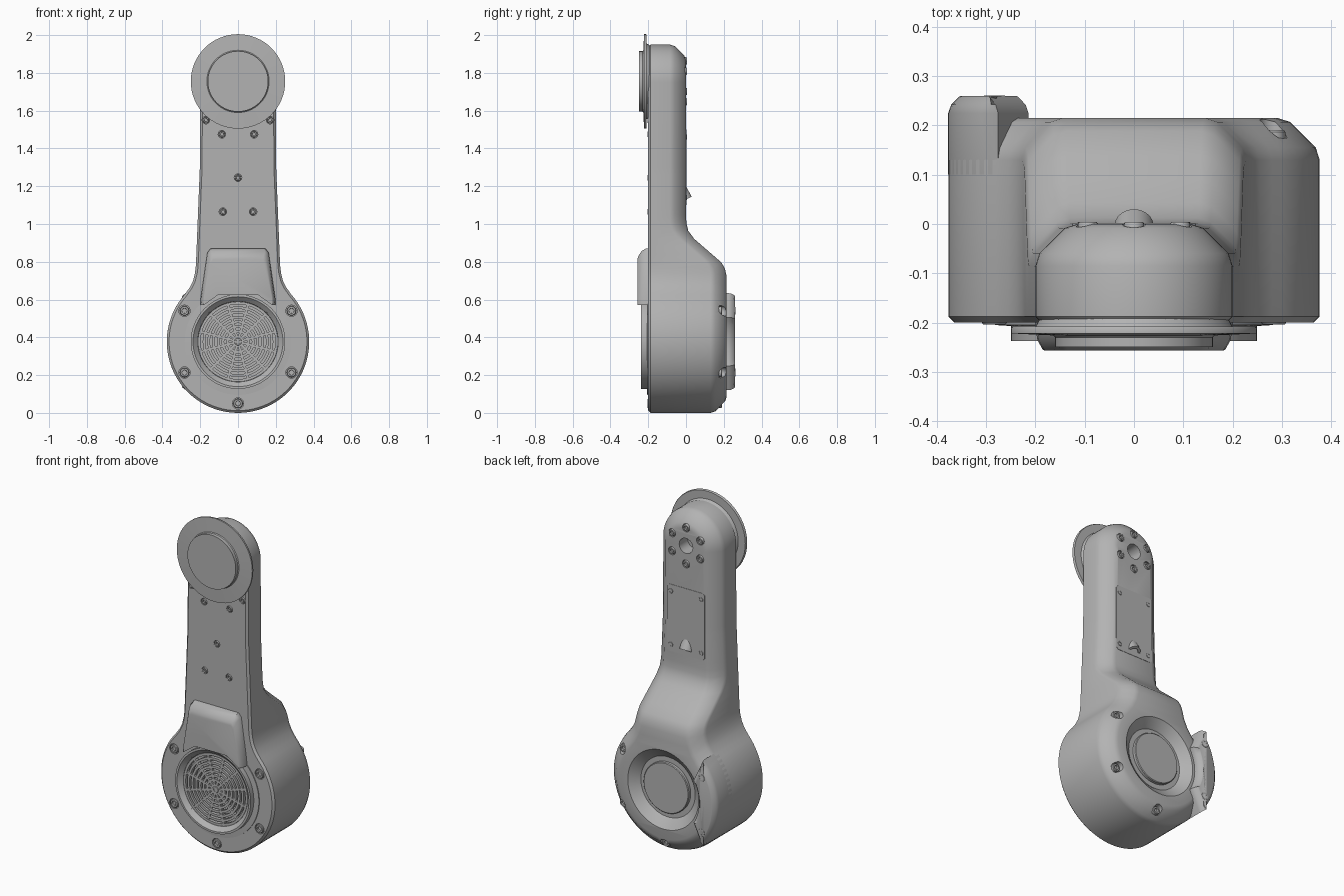
import bpy, bmesh
from math import sin, cos, pi, radians
from mathutils import Vector

if "Cube" in bpy.data.objects:
    bpy.data.objects.remove(bpy.data.objects["Cube"])

CZ, R = 0.377, 0.377      # lower drum centre height and radius
HZ = 1.755                # upper hub height
FRONT, BACK = -0.2, 0.215

grey = bpy.data.materials.new("satin_grey")
grey.use_nodes = True
colour = (0.45, 0.45, 0.45, 1)
grey.diffuse_color = colour
grey.node_tree.nodes["Principled BSDF"].inputs["Base Color"].default_value = colour


def finish(name, bm, angle=32):
    bmesh.ops.recalc_face_normals(bm, faces=bm.faces)
    me = bpy.data.meshes.new(name)
    bm.to_mesh(me)
    bm.free()
    me.materials.append(grey)
    ob = bpy.data.objects.new(name, me)
    bpy.context.collection.objects.link(ob)
    smooth(ob, angle)
    return ob


def smooth(ob, angle=32):
    bpy.ops.object.select_all(action='DESELECT')
    ob.select_set(True)
    bpy.context.view_layer.objects.active = ob
    bpy.ops.object.shade_smooth_by_angle(angle=radians(angle))


def loft(bm, rings, caps=(True, True)):
    vs = [[bm.verts.new(p) for p in ring] for ring in rings]
    n = len(vs[0])
    for a, b in zip(vs, vs[1:]):
        for i in range(n):
            j = (i + 1) % n
            bm.faces.new((a[i], a[j], b[j], b[i]))
    if caps[0]:
        bm.faces.new(vs[0])
    if caps[1]:
        bm.faces.new(vs[-1])
    return vs


def lathe(bm, x, z, profile, n=48, closed=False):
    """Turn (radius, y) points about a front-to-back axis."""
    rings = [[(x + r * cos(2 * pi * i / n), y, z + r * sin(2 * pi * i / n))
              for i in range(n)] for r, y in profile]
    if closed:
        rings.append(rings[0])
    loft(bm, rings, (not closed, not closed))
    bmesh.ops.remove_doubles(bm, verts=bm.verts, dist=1e-5)


def arc(x, z, r, a, b, n):
    return [(x + r * cos(radians(a + (b - a) * i / n)),
             z + r * sin(radians(a + (b - a) * i / n))) for i in range(n + 1)]


def inset(pts, d):
    out = []
    for i, (x, z) in enumerate(pts):
        p, q = pts[i - 1], pts[(i + 1) % len(pts)]
        t = (Vector(q) - Vector(p)).normalized()
        out.append((x - t.y * d, z + t.x * d))
    return out


def depth(z):
    """Back surface position at a given height, drum to arm."""
    knots = [(0.74, BACK), (0.79, 0.195), (0.94, 0.022), (0.98, 0.005), (1.02, 0)]
    if z <= knots[0][0]:
        return BACK
    for (z0, y0), (z1, y1) in zip(knots, knots[1:]):
        if z <= z1:
            return y0 + (y1 - y0) * (z - z0) / (z1 - z0)
    return 0


# Main housing: keyhole outline lofted front to back with a chamfered rear edge
right = arc(0, CZ, R, -90, 42, 30)
right += [(0.255, 0.665), (0.238, 0.7), (0.228, 0.74), (0.224, 0.77)]
right += [(0.222 - 0.02 * t, 0.8 + 0.5 * t) for t in [i / 12 for i in range(13)]]
right += arc(0, 1.75, 0.2, 0, 90, 14)
right[-1] = (0, 1.95)
right[0] = (0, 0)
outline = right + [(-x, z) for x, z in right[-2:0:-1]]
deep = inset(outline, 0.085)
rings = [[(x, FRONT, z) for x, z in inset(outline, 0.012)],
         [(x, FRONT + 0.012, z) for x, z in outline]]
for d, drop in ((0, 0.085), (0.008, 0.06), (0.06, 0.008), (0.085, 0)):
    rings.append([(x, depth(zd) - drop, z)
                  for (x, z), (_, zd) in zip(inset(outline, d), deep)])
bm = bmesh.new()
back = loft(bm, rings, (True, False))[-1]
n, m = len(outline), len(right)
bm.faces.new((back[0], back[1], back[n - 1]))
for i in range(1, m - 2):
    bm.faces.new((back[i], back[i + 1], back[n - i - 1], back[n - i]))
bm.faces.new((back[m - 2], back[m - 1], back[m]))
body = finish("main_housing", bm)

# Screw positions as (x, z, surface y, outward direction, head radius)
rim = arc(0, CZ, 0.327, -210, 30, 4)
rim = [rim[0], rim[1], rim[2], rim[3], rim[4]]
front_rim = [(x, z, FRONT, -1, 0.03) for x, z in rim]
arm_spots = [(0, 1.245)] + [(s * x, z) for s in (-1, 1)
                            for x, z in ((0.085, 1.475), (0.08, 1.065), (0.17, 1.55))]
front_arm = [(x, z, FRONT, -1, 0.02) for x, z in arm_spots]
back_rim = [(x, z, 0.187, 1, 0.028) for x, z in rim if x > -0.1]
hub_ring = [(x, z, 0, 1, 0.024) for x, z in arc(0, HZ, 0.108, 30, 330, 5)]
sunk = front_rim + front_arm + back_rim + hub_ring

# Pockets cut into the housing
bm = bmesh.new()
for x, z, y, s, r in sunk:
    lathe(bm, x, z, [(r, y - s * 0.012), (r, y + s * 0.06)], 20)
lathe(bm, 0, CZ, [(0.18, 0.17), (0.19, 0.18), (0.235, BACK), (0.235, BACK + 0.05)], 64)
lathe(bm, 0, CZ, [(0.212, -0.17), (0.212, -0.3)], 64)
lathe(bm, 0, HZ, [(0.045, -0.08), (0.045, 0.05)], 32)
cutter = finish("pocket_cutter", bm)
cutter.hide_render = True
mod = body.modifiers.new("pockets", 'BOOLEAN')
mod.operation, mod.solver, mod.object = 'DIFFERENCE', 'EXACT', cutter
bpy.context.view_layer.objects.active = body
bpy.ops.object.modifier_apply(modifier=mod.name)
bpy.data.objects.remove(cutter)
smooth(body)

# Rear side pod hugging the drum
pod = arc(0, CZ, R, 137, 223, 20) + arc(0, CZ, 0.25, 211, 149, 12)
bm = bmesh.new()
loft(bm, [[(x, y, z) for x, z in inset(pod, d)]
          for d, y in ((0, 0.1), (0, 0.225), (0.006, 0.242), (0.022, 0.258), (0.026, 0.26))])
finish("side_pod", bm)

# Rear round cap in its recess
bm = bmesh.new()
lathe(bm, 0, CZ, [(0.15, 0.15), (0.15, 0.186), (0.146, 0.19)], 64)
finish("rear_cap", bm)

# Upper front wheel with raised hub
bm = bmesh.new()
lathe(bm, 0, HZ, [(0.19, -0.19), (0.2, -0.208), (0.247, -0.208), (0.25, -0.213),
                  (0.25, -0.222), (0.165, -0.226), (0.16, -0.23), (0.16, -0.25)], 64)
finish("front_wheel", bm)

# Fan surround
bm = bmesh.new()
lathe(bm, 0, CZ, [(0.282, -0.19), (0.282, -0.205), (0.25, -0.207), (0.25, -0.237),
                  (0.238, -0.237), (0.213, -0.213), (0.212, -0.185)], 64, True)
finish("fan_surround", bm)

# Fan grille: concentric ribs, spokes and a centre boss
bm = bmesh.new()
for k in range(7):
    r = 0.048 + 0.025 * k
    lathe(bm, 0, CZ, [(r, -0.19), (r, -0.213), (r + 0.014, -0.213), (r + 0.014, -0.19)],
          48, True)
lathe(bm, 0, CZ, [(0.03, -0.165), (0.03, -0.213)], 24)
for k in range(12):
    a = 2 * pi * (k + 0.5) / 12
    u, v = Vector((cos(a), 0, sin(a))), Vector((-sin(a), 0, cos(a)))
    o = Vector((0, 0, CZ))
    foot = [o + u * p + v * q for p, q in
            ((0.02, -0.007), (0.211, -0.007), (0.211, 0.007), (0.02, 0.007))]
    loft(bm, [[(p.x, y, p.z) for p in foot] for y in (-0.19, -0.2125)])
finish("fan_grille", bm)

# Front cover with an arched lower edge
half = [(0.115, 0.625), (0.2, 0.57), (0.197, 0.61), (0.162, 0.85), (0.145, 0.872)]
cover = half + [(-x, z) for x, z in reversed(half)]
bm = bmesh.new()
loft(bm, [[(x * sx, y, z if z < 0.7 else z - d) for x, z in cover]
          for sx, y, d in ((1, -0.19, 0), (1, -0.212, 0.002), (0.98, -0.235, 0.015),
                           (0.93, -0.254, 0.045), (0.91, -0.257, 0.06))])
finish("front_cover", bm)

# Rear access plate
bm = bmesh.new()
w, z0, z1, c = 0.125, 1.1, 1.5, 0.012
plate = [(-w + c, z0), (w - c, z0), (w, z0 + c), (w, z1 - c),
         (w - c, z1), (-w + c, z1), (-w, z1 - c), (-w, z0 + c)]
loft(bm, [[(x, y, z) for x, z in plate] for y in (-0.005, 0.002)])
finish("access_plate", bm)

# Slanted cable outlet
bm = bmesh.new()
lathe(bm, 0, 0, [(0.04, -0.12), (0.04, 0), (0.026, 0), (0.026, -0.03)], 32)
ob = finish("cable_outlet", bm)
ob.location = (0, -0.005, 1.126)
ob.rotation_euler.x = radians(-61)

# Socket head screws
loose = [(s * 0.13, 0.75, -0.252, -1, 0.024) for s in (-1, 1)]
loose += [(x, z, -0.214, -1, 0.02) for x, z in arc(0, CZ, 0.232, 45, 315, 3)]
loose += [(x, z, 0.257, 1, 0.028) for x, z in rim if x < -0.1]
loose += [(s * 0.1, z, 0, 1, 0.018) for s in (-1, 1) for z in (1.14, 1.46)]
loose += [(0, CZ, -0.212, -1, 0.024)]
bm = bmesh.new()
for x, z, y, s, r in sunk + loose:
    lathe(bm, x, z, [(r * 0.85, y - s * 0.03), (r * 0.85, y), (r * 0.75, y + s * 0.004),
                     (r * 0.45, y + s * 0.004), (r * 0.42, y - s * 0.006)], 18)
finish("screws", bm)
